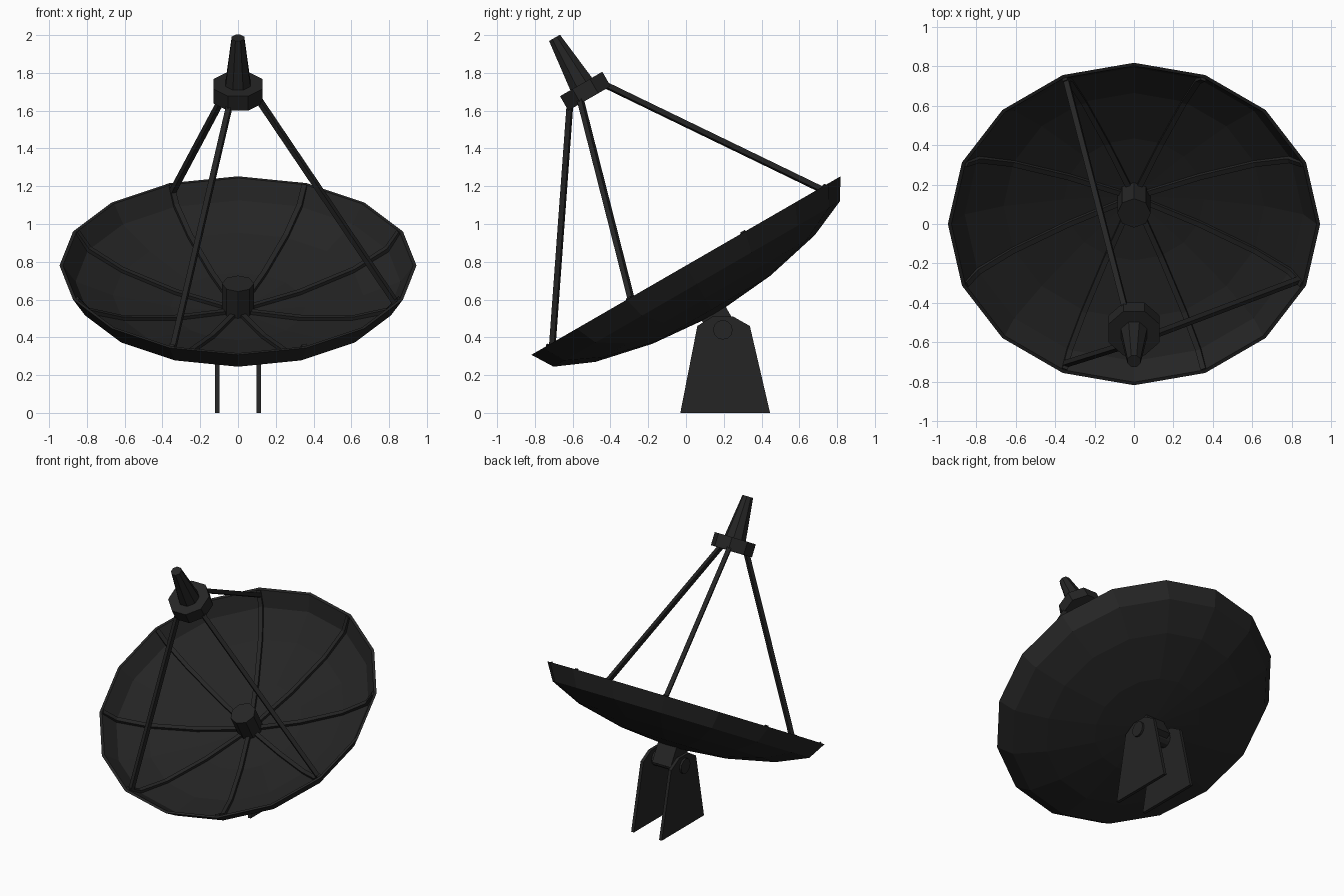
import bpy, bmesh, math
from mathutils import Matrix, Vector

if "Cube" in bpy.data.objects:
    bpy.data.objects.remove(bpy.data.objects["Cube"])

dark = bpy.data.materials.new("dark_paint")
dark.diffuse_color = (0.018, 0.018, 0.018, 1)
dark.use_nodes = True
dark.node_tree.nodes["Principled BSDF"].inputs["Base Color"].default_value = dark.diffuse_color
# Dish frame: rim centre, tilted 30 degrees toward the front
TILT = Matrix.Translation((0, 0, 0.78)) @ Matrix.Rotation(math.radians(30), 4, 'X')


def make(name, bm, matrix=None):
    bmesh.ops.recalc_face_normals(bm, faces=bm.faces)
    me = bpy.data.meshes.new(name)
    bm.to_mesh(me)
    bm.free()
    me.materials.append(dark)
    ob = bpy.data.objects.new(name, me)
    bpy.context.collection.objects.link(ob)
    if matrix:
        ob.matrix_world = matrix
    return ob


def lathe(name, profile, sides, phase=0.0, matrix=TILT):
    """Revolve (radius, height) points; radius 0 becomes a pole."""
    bm = bmesh.new()
    rings = []
    for r, z in profile:
        if r == 0:
            rings.append([bm.verts.new((0, 0, z))] * sides)
        else:
            angs = [math.tau * i / sides + phase for i in range(sides)]
            rings.append([bm.verts.new((r * math.cos(a), r * math.sin(a), z)) for a in angs])
    for a, b in zip(rings, rings[1:]):
        for i in range(sides):
            j = (i + 1) % sides
            bm.faces.new(list(dict.fromkeys((a[i], a[j], b[j], b[i]))))
    return make(name, bm, matrix)


def prism(name, outline, axis_offset, matrix=None):
    """Extrude a closed loop of points by a vector."""
    bm = bmesh.new()
    off = Vector(axis_offset)
    a = [bm.verts.new(p) for p in outline]
    b = [bm.verts.new(Vector(p) + off) for p in outline]
    bm.faces.new(a)
    bm.faces.new(b[::-1])
    for i in range(len(a)):
        j = (i + 1) % len(a)
        bm.faces.new((a[i], b[i], b[j], a[j]))
    return make(name, bm, matrix)


def polar(r, ang, z):
    return Vector((r * math.cos(ang), r * math.sin(ang), z))


# Dish shell: 16-sided bowl with a thin wall
outer = [(0, -0.302), (0.36, -0.27), (0.67, -0.202), (0.875, -0.113), (0.945, 0)]
inner = [(0.927, 0), (0.86, -0.098), (0.663, -0.182), (0.357, -0.25), (0, -0.282)]
lathe("dish", outer + inner, 16)

# Eight ribs following the bowl
top = [(r - 0.012 if r > 0.8 else r, z + 0.02) for r, z in inner[:-1]] + [(0.04, -0.26)]
low = [(r + 0.005, z - 0.01) for r, z in inner[:-1]] + [(0.04, -0.29)]
rib = [(r, -0.014, z) for r, z in top + low[::-1]]
for i in range(8):
    ang = math.radians(22.5 + 45 * i)
    # slim strip extruded sideways
    bm_outline = [(x, y, min(z, 0.008)) for x, y, z in rib]
    prism(f"rib_{i + 1}", bm_outline, (0, 0.028, 0), TILT @ Matrix.Rotation(ang, 4, 'Z'))

# Central hub
lathe("hub", [(0, -0.29), (0.085, -0.29), (0.085, -0.11), (0, -0.11)], 8)

# Receiver collar and tapered horn
e = math.pi / 8
lathe("receiver_collar", [(0, 1.022), (0.14, 1.022), (0.14, 1.11), (0, 1.11)], 8, e)
lathe("receiver_horn", [(0, 1.10), (0.073, 1.10), (0.036, 1.392), (0, 1.392)], 8, e)

# Three support struts
for i, deg in enumerate((112.5, 247.5, 337.5)):
    ang = math.radians(deg)
    p, q = polar(0.905, ang, -0.03), polar(0.115, ang, 1.045)
    side = Vector((-math.sin(ang), math.cos(ang), 0)) * 0.014
    up = (q - p).cross(side).normalized() * 0.014
    prism(f"strut_{i + 1}", [p + side + up, p - side + up, p - side - up, p + side - up], q - p, TILT)

# Neck under the dish
s = 0.073
prism("neck", [(-s, -s, -0.43), (s, -s, -0.43), (s, s, -0.43), (-s, s, -0.43)], (0, 0, 0.145), TILT)

# Pivot pin through the stand
pin = Matrix.Translation((0, 0.195, 0.44)) @ Matrix.Rotation(math.pi / 2, 4, 'Y')
lathe("pivot_pin", [(0, -0.135), (0.052, -0.135), (0.052, 0.135), (0, 0.135)], 12, 0, pin)

# Two stand plates
plate = [(-0.03, 0), (0.445, 0), (0.338, 0.46), (0.25, 0.51), (0.14, 0.51), (0.06, 0.46)]
for name, x in (("left_stand_plate", -0.121), ("right_stand_plate", 0.099)):
    prism(name, [(x, y, z) for y, z in plate], (0.022, 0, 0))
